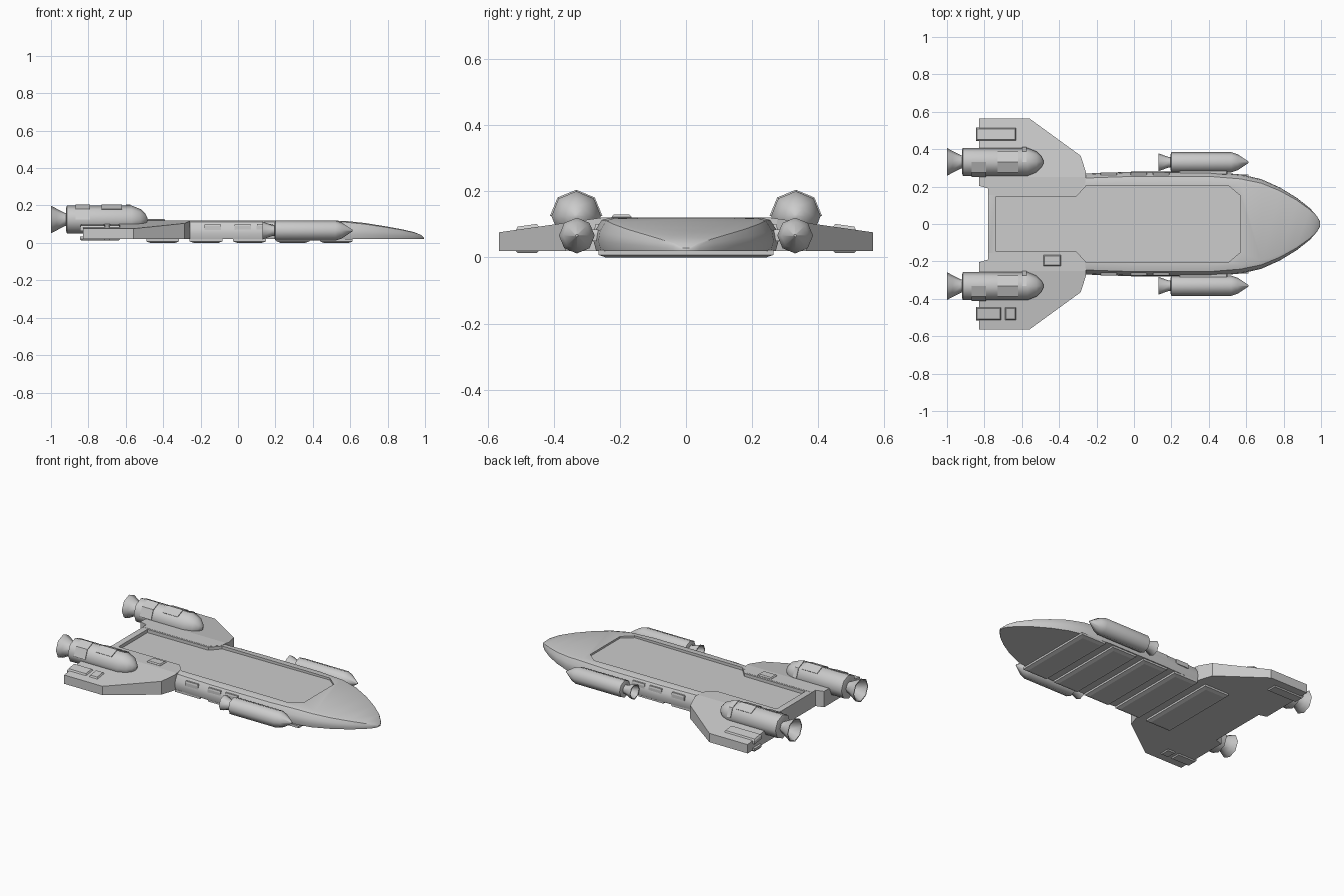
import bpy, bmesh, math

if "Cube" in bpy.data.objects:
    bpy.data.objects.remove(bpy.data.objects["Cube"])


def finish(name, bm, angle=30):
    bmesh.ops.recalc_face_normals(bm, faces=bm.faces)
    me = bpy.data.meshes.new(name)
    bm.to_mesh(me)
    bm.free()
    ob = bpy.data.objects.new(name, me)
    bpy.context.collection.objects.link(ob)
    smooth(ob, angle)
    return ob


def smooth(ob, angle):
    bpy.ops.object.select_all(action='DESELECT')
    ob.select_set(True)
    bpy.context.view_layer.objects.active = ob
    if angle:
        bpy.ops.object.shade_smooth_by_angle(angle=math.radians(angle))


def bridge(bm, rings, caps=True):
    """Join equal-length closed rings of points into a skin."""
    vs = [[bm.verts.new(p) for p in r] for r in rings]
    n = len(vs[0])
    for a, b in zip(vs, vs[1:]):
        for i in range(n):
            j = (i + 1) % n
            bm.faces.new((a[i], a[j], b[j], b[i]))
    if caps:
        bm.faces.new(vs[0])
        bm.faces.new(vs[-1])


def lathe(name, profile, y, z, sides=8, angle=50):
    """Turn an (x, radius) profile about an axis along x."""
    bm = bmesh.new()
    bridge(bm, [[(x, y + r * math.cos(math.tau * i / sides), z + r * math.sin(math.tau * i / sides))
                 for i in range(sides)] for x, r in profile])
    return finish(name, bm, angle)


def prism(name, outline, low, high, angle=0):
    """Extrude an xy outline between two height functions."""
    bm = bmesh.new()
    bridge(bm, [[(x, y, f(x, y)) for x, y in outline] for f in (low, high)])
    return finish(name, bm, angle)


def block(name, x0, x1, y0, y1, z0, z1, tilt=0.0, inset=0.006, down=False):
    """Box with a chamfered outer face; tilt is dz/dy."""
    ym = (y0 + y1) / 2
    rings = []
    zs = (z0, z1 + (z0 - z1) * 0.35, z1)
    for z, c in zip(zs, (0, 0, inset)):
        rings.append([(x, y, z + (y - ym) * tilt) for x, y in
                      ((x0 + c, y0 + c), (x1 - c, y0 + c), (x1 - c, y1 - c), (x0 + c, y1 - c))])
    bm = bmesh.new()
    bridge(bm, rings)
    return finish(name, bm, 0)


def arc_plate(name, x0, x1, y, z, a0, a1):
    """Thin plate wrapped on an engine shell."""
    bm = bmesh.new()
    angs = [math.radians(a) for a in range(a0, a1 + 1, 45)]
    rings = [[(x, y + r * math.cos(a), z + r * math.sin(a))
              for x, r in ((x0, 0.07), (x0, 0.0795), (x1, 0.0795), (x1, 0.07))] for a in angs]
    bridge(bm, rings)
    return finish(name, bm, 30)


# hull: lofted along x; stations are x, half width, top z
stations = [(-0.78, 0.25, 0.12), (-0.26, 0.27, 0.12), (0.0, 0.28, 0.12), (0.4, 0.28, 0.12),
            (0.57, 0.265, 0.118), (0.68, 0.24, 0.106), (0.78, 0.195, 0.09), (0.87, 0.14, 0.074),
            (0.94, 0.085, 0.058), (0.98, 0.04, 0.042), (0.995, 0.012, 0.028)]
half = [(0.82, 1.0), (0.91, 0.93), (0.98, 0.62), (1.0, 0.3), (0.97, 0.0)]
rings = []
for x, w, zt in stations:
    right = [(x, w * u, 0.02 + (zt - 0.02) * v) for u, v in half]
    rings.append(right + [(px, -py, pz) for px, py, pz in reversed(right)])
bm = bmesh.new()
bridge(bm, rings)
hull = finish("hull", bm, 0)

# sunken deck cut into the hull
edge = [(-0.74, 0.145), (-0.31, 0.145), (-0.255, 0.205), (0.505, 0.205), (0.57, 0.15)]
outline = edge + [(x, -y) for x, y in reversed(edge)]
cutter = prism("deck_cutter", outline, lambda x, y: 0.103 + 0.006 * x, lambda x, y: 0.2)
cutter.hide_render = True
mod = hull.modifiers.new("deck", 'BOOLEAN')
mod.operation = 'DIFFERENCE'
mod.object = cutter
smooth(hull, 0)
bpy.ops.object.modifier_apply(modifier=mod.name)
bpy.data.objects.remove(cutter)
smooth(hull, 30)

# belly plates
for i in range(5):
    x = -0.49 + i * 0.232
    block("belly_plate", x, x + 0.175, -0.265, 0.265, 0.022, 0.0, inset=0.022)

SLOPE = -0.143


def wing_top(y):
    return 0.121 + SLOPE * max(0, abs(y) - 0.25)


for s, side in ((1, "left"), (-1, "right")):
    # wing: flat root strip plus sloping outer panel
    root = [(-0.83, 0.205), (-0.78, 0.19), (-0.78, 0.155), (-0.315, 0.155), (-0.262, 0.21), (-0.256, 0.25),
            (-0.83, 0.25)]
    outer = [(-0.83, 0.25), (-0.256, 0.25), (-0.256, 0.275), (-0.285, 0.365), (-0.56, 0.565), (-0.83, 0.565)]
    for nm, pts in (("wing_root", root), ("wing_panel", outer)):
        prism(f"{side}_{nm}", [(x, s * y) for x, y in pts],
              lambda x, y: 0.02, lambda x, y: wing_top(y))

    # main engine with flared hollow nozzle
    ey, ez = s * 0.332, 0.125
    lathe(f"{side}_engine", [(-0.92, 0.06), (-0.915, 0.075), (-0.57, 0.075), (-0.52, 0.055),
                             (-0.495, 0.03), (-0.483, 0.006)], ey, ez)
    lathe(f"{side}_engine_nozzle", [(-0.9, 0.035), (-0.925, 0.035), (-0.97, 0.058), (-1.0, 0.074),
                                    (-1.0, 0.068), (-0.94, 0.035)], ey, ez)
    for x0, x1, a0, a1 in ((-0.87, -0.79, 90, 180), (-0.73, -0.62, 45, 135), (-0.6, -0.575, 0, 90)):
        arc_plate(f"{side}_engine_plate", x0, x1, ey, ez, a0, a1)

    # forward booster pod
    py, pz = s * 0.33, 0.066
    lathe(f"{side}_pod", [(0.195, 0.04), (0.2, 0.054), (0.52, 0.054), (0.555, 0.042), (0.612, 0.004)], py, pz)
    lathe(f"{side}_pod_nozzle", [(0.21, 0.028), (0.185, 0.028), (0.13, 0.048), (0.13, 0.042), (0.18, 0.024)],
          py, pz)
    block(f"{side}_pod_mount", 0.24, 0.5, s * 0.3 - 0.04, s * 0.3 + 0.04, 0.05, 0.085)

    # wing pods, above and below; the right one is split
    spans = [(-0.845, -0.63)] if s > 0 else [(-0.845, -0.71), (-0.69, -0.63)]
    for x0, x1 in spans:
        y0, y1 = sorted((s * 0.445, s * 0.515))
        top = wing_top(0.48)
        block(f"{side}_wing_box_top", x0, x1, y0, y1, top - 0.02, top + 0.009, SLOPE * s)
        block(f"{side}_wing_box_bottom", x0, x1, y0, y1, 0.035, 0.013)

    # side rail details
    for x in (-0.18, -0.02, 0.1):
        block(f"{side}_side_strip", x, x + 0.09, s * 0.268 - 0.008, s * 0.268 + 0.008, 0.07, 0.101, inset=0.003)

# hatch on the right wing root
block("hatch", -0.485, -0.39, -0.225, -0.165, 0.11, 0.129)
